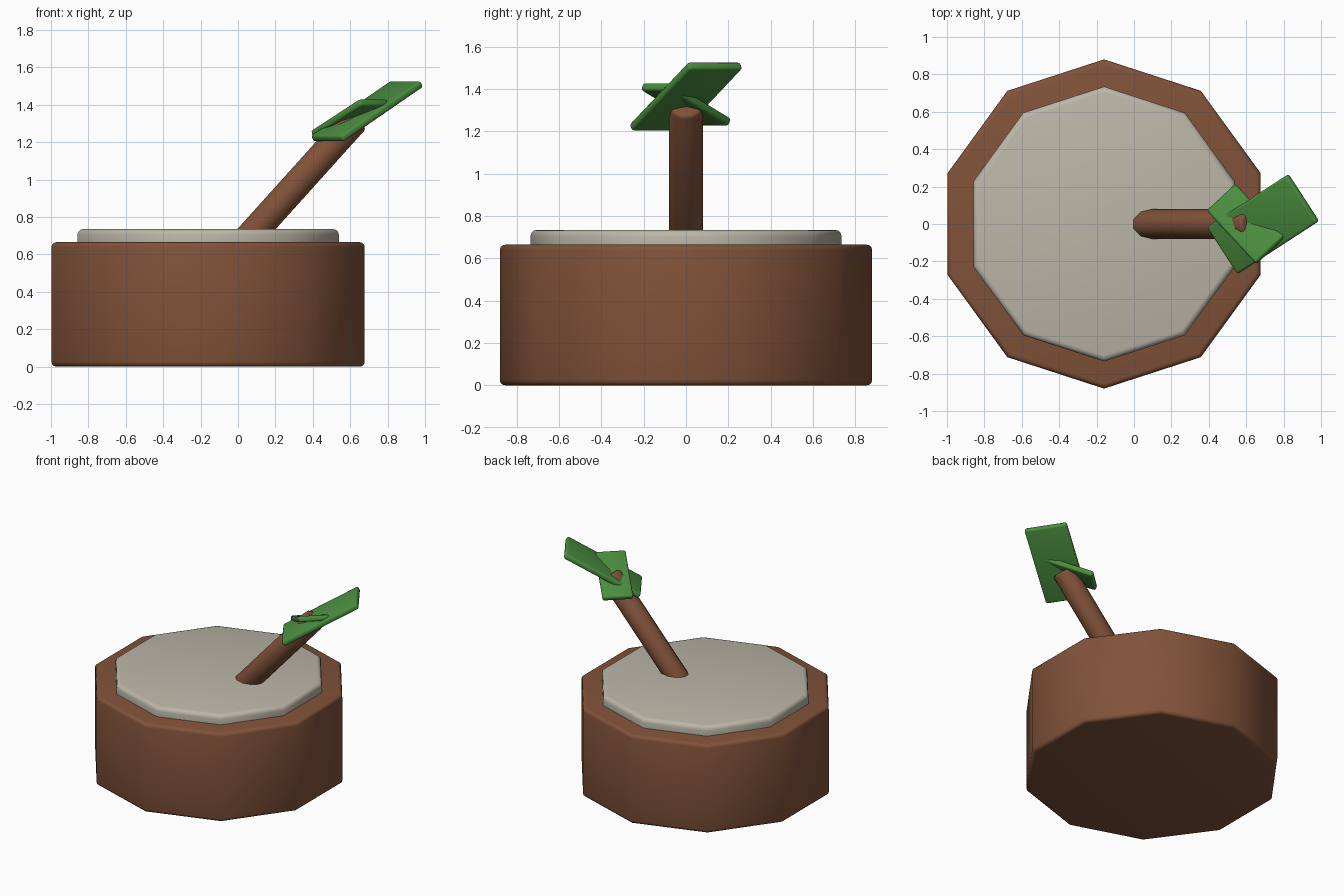
import bpy
from math import radians, sin, cos
from mathutils import Vector

if "Cube" in bpy.data.objects:
    bpy.data.objects.remove(bpy.data.objects["Cube"])


def material(name, rgb):
    m = bpy.data.materials.new(name)
    m.diffuse_color = (*rgb, 1)
    m.use_nodes = True
    m.node_tree.nodes["Principled BSDF"].inputs["Base Color"].default_value = m.diffuse_color
    return m


brown = material("brown", (0.22, 0.085, 0.042))
green = material("green", (0.07, 0.27, 0.05))
stone = material("pale_grey", (0.50, 0.47, 0.39))


def finish(name, mat, bevel, segments=3):
    ob = bpy.context.object
    ob.name = name
    ob.data.materials.append(mat)
    bpy.ops.object.transform_apply(location=False, rotation=False, scale=True)
    mod = ob.modifiers.new("bevel", 'BEVEL')
    mod.width = bevel
    mod.segments = segments
    mod.limit_method = 'ANGLE'
    mod.angle_limit = radians(40)
    bpy.ops.object.modifier_apply(modifier=mod.name)
    bpy.ops.object.shade_smooth_by_angle(angle=radians(45))
    return ob


def decagon(name, radius, depth, centre, mat, bevel, tilt=0):
    bpy.ops.mesh.primitive_cylinder_add(vertices=10, radius=radius, depth=depth,
                                        location=centre, rotation=(0, tilt, 0))
    return finish(name, mat, bevel)


def leaf(name, size, centre, pitch, heading):
    bpy.ops.mesh.primitive_cube_add(size=1, location=centre,
                                    rotation=(0, -radians(pitch), radians(heading)))
    bpy.context.object.scale = size
    return finish(name, green, 0.014)


# Ten-sided pot with a raised slab on top
decagon("pot", 0.88, 0.665, (-0.16, 0, 0.3325), brown, 0.025)
decagon("top_slab", 0.735, 0.135, (-0.16, 0, 0.6675), stone, 0.03)

# Leaning trunk, its foot buried in the slab
tilt = radians(42)
length = 0.92
tip = Vector((0.63, 0, 1.325))
axis = Vector((sin(tilt), 0, cos(tilt)))
decagon("trunk", 0.08, length, tip - axis * length / 2, brown, 0.02, tilt)

# Two crossing leaves
leaf("large_leaf", (0.59, 0.30, 0.04), (0.69, 0, 1.365), 30, 33)
leaf("small_leaf", (0.42, 0.21, 0.04), (0.598, 0, 1.328), 24, -47)
